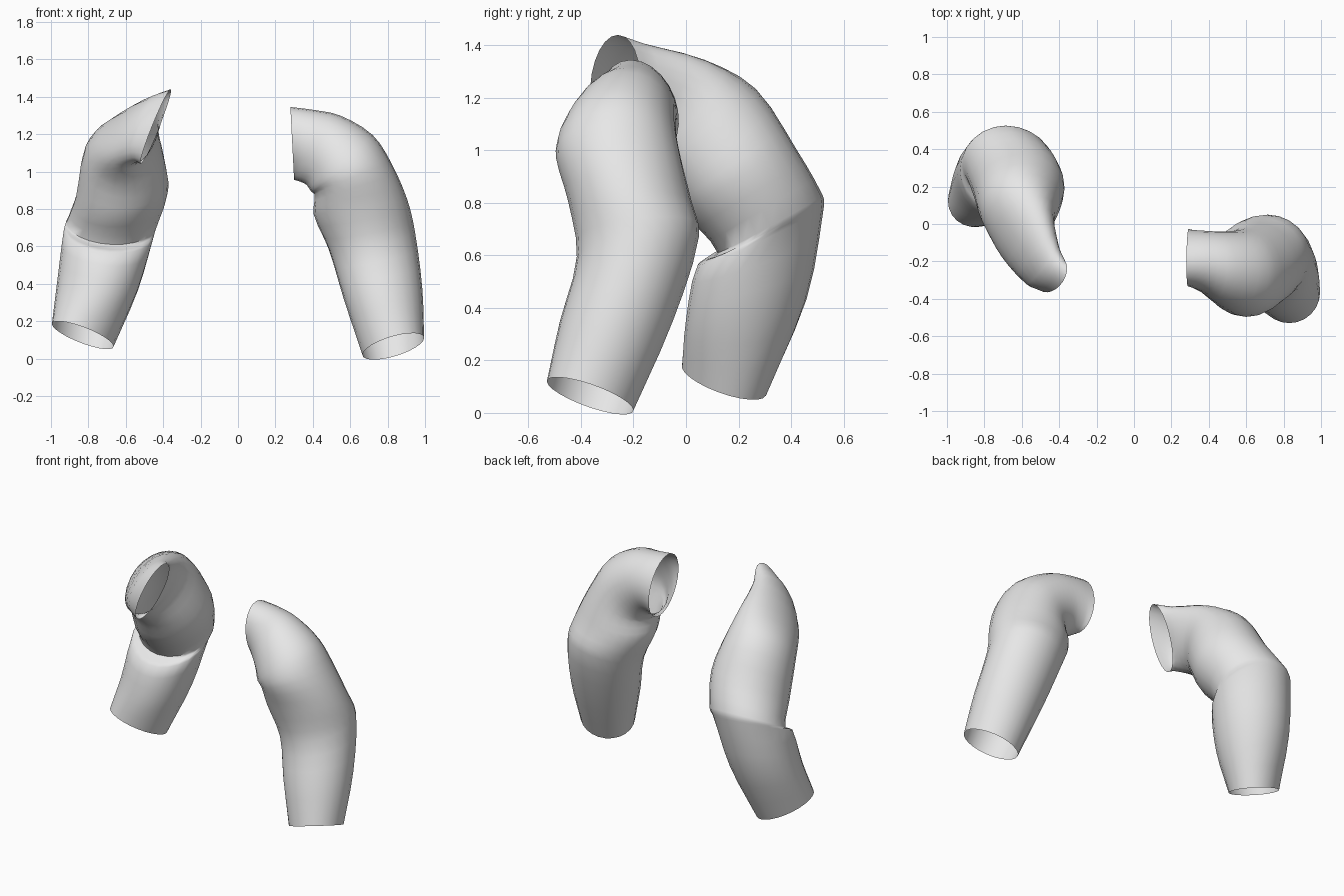
import bpy, bmesh, math
from mathutils import Vector as V

if "Cube" in bpy.data.objects:
    bpy.data.objects.remove(bpy.data.objects["Cube"])

SIDES, STEPS = 24, 3

cloth = bpy.data.materials.new("light_grey_cloth")
cloth.diffuse_color = (0.8, 0.8, 0.8, 1)
cloth.use_nodes = True
cloth.node_tree.nodes["Principled BSDF"].inputs["Base Color"].default_value = cloth.diffuse_color


def ring(center, inner, back):
    """Elliptical cross-section from its centre and two half-axes."""
    c, u, v = V(center), V(inner), V(back)
    return [c + u * math.cos(a) + v * math.sin(a)
            for a in (2 * math.pi * i / SIDES for i in range(SIDES))]


def smooth_path(pts):
    """Chord-length spline through the points of one lengthwise line."""
    t = [0.0]
    for a, b in zip(pts, pts[1:]):
        t.append(t[-1] + max((b - a).length, 1e-4))
    n = len(pts)
    tan = []
    for i in range(n):
        lo, hi = max(i - 1, 0), min(i + 1, n - 1)
        tan.append((pts[hi] - pts[lo]) / (t[hi] - t[lo]))
    out = []
    for i in range(n - 1):
        d = t[i + 1] - t[i]
        for k in range(STEPS):
            s = k / STEPS
            out.append(pts[i] * (2 * s**3 - 3 * s**2 + 1)
                       + tan[i] * d * (s**3 - 2 * s**2 + s)
                       + pts[i + 1] * (3 * s**2 - 2 * s**3)
                       + tan[i + 1] * d * (s**3 - s**2))
    return out + [pts[-1]]


def sleeve(name, sections):
    """Open tube lofted through the cross-sections, cuff to shoulder."""
    rings = [ring(*s) for s in sections]
    lines = [smooth_path([r[i] for r in rings]) for i in range(SIDES)]
    bm = bmesh.new()
    grid = [[bm.verts.new(p) for p in line] for line in lines]
    for i in range(SIDES):
        a, b = grid[i], grid[(i + 1) % SIDES]
        for j in range(len(a) - 1):
            bm.faces.new((a[j], b[j], b[j + 1], a[j + 1]))
    bmesh.ops.recalc_face_normals(bm, faces=bm.faces)
    mesh = bpy.data.meshes.new(name)
    bm.to_mesh(mesh)
    bm.free()
    mesh.materials.append(cloth)
    obj = bpy.data.objects.new(name, mesh)
    bpy.context.collection.objects.link(obj)
    bpy.ops.object.select_all(action='DESELECT')
    obj.select_set(True)
    bpy.context.view_layer.objects.active = obj
    bpy.ops.object.shade_smooth_by_angle(angle=math.radians(50))


# Sleeve reaching back, sharply creased at the elbow
sleeve("bent_sleeve", [
    ((-.83, .145, .125), (.165, .02, -.06), (0, .16, -.045)),   # cuff
    ((-.75, .23, .395), (.215, 0, -.03), (0, .23, .04)),
    ((-.69, .285, .675), (.24, 0, -.02), (0, .24, .11)),        # elbow
    ((-.675, .32, .72), (.24, 0, -.01), (0, .2, .11)),          # crease
    ((-.62, .21, .88), (.247, 0, .02), (0, .21, .125)),
    ((-.605, .09, 1.07), (.215, .03, -.03), (0, .175, .165)),
    ((-.57, -.06, 1.18), (.14, .06, 0), (.03, .13, .165)),
    ((-.49, -.215, 1.23), (.07, .1, 0), (.05, .04, .18)),
    ((-.44, -.27, 1.24), (.02, .095, 0), (.08, .01, .2)),       # armhole
])

# Sleeve hanging forward with a gentler bend
sleeve("hanging_sleeve", [
    ((.83, -.365, .065), (-.165, 0, -.045), (0, .165, -.055)),  # cuff
    ((.775, -.265, .35), (-.21, 0, -.03), (0, .215, 0)),
    ((.715, -.183, .635), (-.23, 0, -.05), (0, .233, .04)),     # elbow
    ((.655, -.215, .81), (-.25, 0, -.04), (0, .235, 0)),
    ((.615, -.255, .96), (-.205, 0, -.085), (0, .24, -.01)),
    ((.555, -.26, 1.045), (-.165, 0, -.15), (0, .225, 0)),
    ((.455, -.235, 1.115), (-.09, 0, -.185), (0, .195, 0)),     # shoulder
    ((.36, -.2, 1.14), (-.04, .01, -.19), (0, .165, 0)),
    ((.29, -.18, 1.15), (.01, .03, -.195), (0, .15, 0)),        # armhole
])
